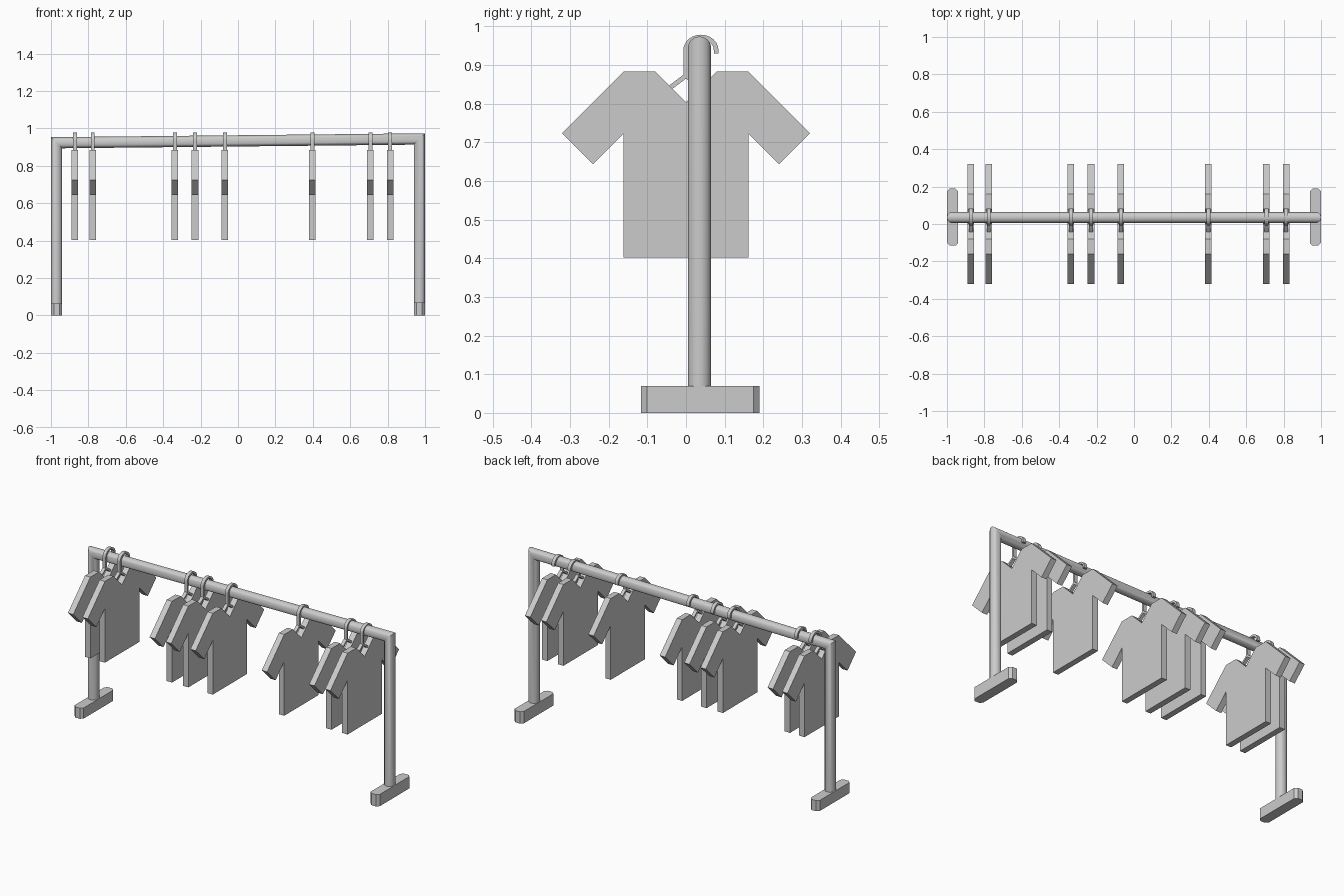
import bpy, bmesh, math
from mathutils import Vector

if "Cube" in bpy.data.objects:
    bpy.data.objects.remove(bpy.data.objects["Cube"])

RAIL_Y, R = 0.035, 0.03
HANGER_X = [-0.872, -0.777, -0.337, -0.23, -0.07, 0.398, 0.708, 0.813]


def make_mesh(name, bm):
    bmesh.ops.recalc_face_normals(bm, faces=bm.faces)
    mesh = bpy.data.meshes.new(name)
    bm.to_mesh(mesh)
    bm.free()
    return mesh


def add_object(name, mesh, loc=(0, 0, 0), smooth=False):
    ob = bpy.data.objects.new(name, mesh)
    bpy.context.collection.objects.link(ob)
    ob.location = loc
    if smooth:
        bpy.ops.object.select_all(action='DESELECT')
        ob.select_set(True)
        bpy.context.view_layer.objects.active = ob
        bpy.ops.object.shade_smooth_by_angle(angle=math.radians(40))
    return ob


def miters(path):
    """Mitred in-plane offset vector at each point of a 2D path."""
    pts = [Vector(p) for p in path]
    dirs = [(b - a).normalized() for a, b in zip(pts, pts[1:])]
    norms = [Vector((-d.y, d.x)) for d in dirs]
    result = []
    for i, p in enumerate(pts):
        a, b = norms[max(i - 1, 0)], norms[min(i, len(norms) - 1)]
        m = (a + b).normalized()
        result.append((p, m / m.dot(b)))
    return result


def prism(bm, outline, vec):
    """Extrude a closed outline of 3D points along vec."""
    face = bm.faces.new([bm.verts.new(p) for p in outline])
    new = bmesh.ops.extrude_face_region(bm, geom=[face])['geom']
    verts = [v for v in new if isinstance(v, bmesh.types.BMVert)]
    bmesh.ops.translate(bm, verts=verts, vec=vec)


def strip(bm, path, width, depth):
    """Flat band following a path in the YZ plane."""
    off = miters(path)
    pts = [p + m * width / 2 for p, m in off]
    pts += [p - m * width / 2 for p, m in reversed(off)]
    prism(bm, [(-depth / 2, p.x, p.y) for p in pts], (depth, 0, 0))


# Rail frame: one round tube, mitred at both upper corners, rail slightly tilted
bm = bmesh.new()
sides, rings = 24, []
for p, m in miters([(-0.97, 0.03), (-0.97, 0.923), (0.97, 0.943), (0.97, 0.03)]):
    ring = []
    for k in range(sides):
        a = math.tau * k / sides
        q = p + m * R * math.cos(a)
        ring.append(bm.verts.new((q.x, RAIL_Y + R * math.sin(a), q.y)))
    rings.append(ring)
for r0, r1 in zip(rings, rings[1:]):
    for k in range(sides):
        j = (k + 1) % sides
        bm.faces.new((r0[k], r0[j], r1[j], r1[k]))
bm.faces.new(rings[0])
bm.faces.new(rings[-1])
add_object("rail_frame", make_mesh("rail_frame", bm), smooth=True)

# Feet: long blocks with chamfered ends
for name, x, height in (("left_foot", -0.97, 0.063), ("right_foot", 0.97, 0.07)):
    bm = bmesh.new()
    w, l, c = 0.03, 0.153, 0.015
    half = [(w, -l + c), (w, l - c), (w - c, l)]
    outline = [(w - c, -l)] + half
    outline += [(-px, py) for px, py in reversed(outline)]
    prism(bm, [(px, py, 0) for px, py in outline], (0, 0, height))
    add_object(name, make_mesh(name, bm), (x, 0.037, 0))

# Hanger: stem, hook over the rail, and sloping arms
bm = bmesh.new()
hook = [(-0.001, 0.868)]
for i in range(13):
    a = math.pi * (1 - i / 12)
    hook.append((0.0385 + 0.0395 * math.cos(a), 0.938 + 0.034 * math.sin(a)))
hook.append((0.078, 0.929))
strip(bm, hook, 0.012, 0.02)
strip(bm, [(-0.11, 0.789), (0, 0.872), (0.11, 0.789)], 0.012, 0.02)
hanger_mesh = make_mesh("hanger", bm)

# Shirt: flat T-shirt silhouette with a V neck, mirrored about its centre
bm = bmesh.new()
half = [(0.08, 0.883), (0.161, 0.883), (0.321, 0.723), (0.241, 0.643),
        (0.161, 0.723), (0.161, 0.402)]
outline = [(0, 0.803)] + half + [(-y, z) for y, z in reversed(half)]
prism(bm, [(-0.0175, y, z) for y, z in outline], (0.035, 0, 0))
shirt_mesh = make_mesh("shirt", bm)

# Hang the shirts along the rail
for i, x in enumerate(HANGER_X, 1):
    add_object(f"hanger_{i}", hanger_mesh, (x, 0, 0))
    add_object(f"shirt_{i}", shirt_mesh, (x, 0, 0))
